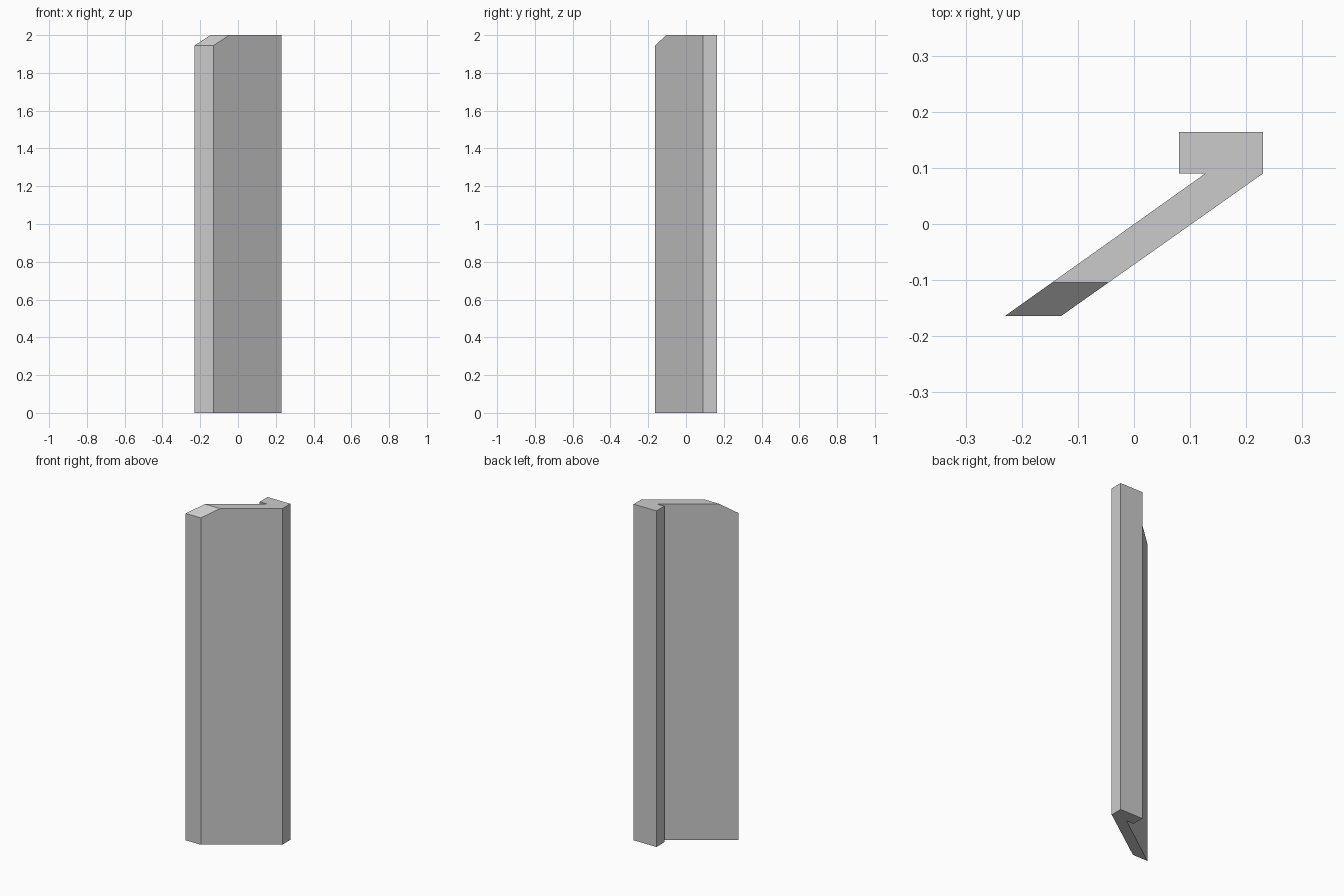
import bpy, bmesh
from mathutils import Vector

cube = bpy.data.objects.get("Cube")
if cube:
    bpy.data.objects.remove(cube, do_unlink=True)

# One plain grey for the whole strip
grey = bpy.data.materials.new("plain grey")
grey.use_nodes = True
colour = (0.6, 0.6, 0.6, 1)
grey.diffuse_color = colour
grey.node_tree.nodes["Principled BSDF"].inputs["Base Color"].default_value = colour

HEIGHT = 2.0
FRONT = -0.164

# Plan outline: slanted blade with a rectangular rail behind it
outline = [(-0.23, FRONT), (-0.13, FRONT), (0.23, 0.09), (0.23, 0.164),
           (0.08, 0.164), (0.08, 0.09), (0.127, 0.09)]

bm = bmesh.new()
base = bm.faces.new([bm.verts.new((x, y, 0)) for x, y in outline])
top = bmesh.ops.extrude_face_region(bm, geom=[base])["geom"]
bmesh.ops.translate(bm, vec=(0, 0, HEIGHT),
                    verts=[v for v in top if isinstance(v, bmesh.types.BMVert)])

# Chamfer across the top front corner
start = Vector((0, FRONT, 1.945))
end = Vector((0, -0.104, HEIGHT))
normal = Vector((1, 0, 0)).cross(end - start)
cut = bmesh.ops.bisect_plane(bm, geom=bm.verts[:] + bm.edges[:] + bm.faces[:],
                             plane_co=start, plane_no=normal, clear_outer=True)
rim = [e for e in bm.edges if e.is_boundary]
bmesh.ops.holes_fill(bm, edges=rim, sides=0)
bmesh.ops.recalc_face_normals(bm, faces=bm.faces[:])

mesh = bpy.data.meshes.new("slanted_strip")
bm.to_mesh(mesh)
bm.free()
mesh.materials.append(grey)
strip = bpy.data.objects.new("slanted_strip", mesh)
bpy.context.collection.objects.link(strip)
